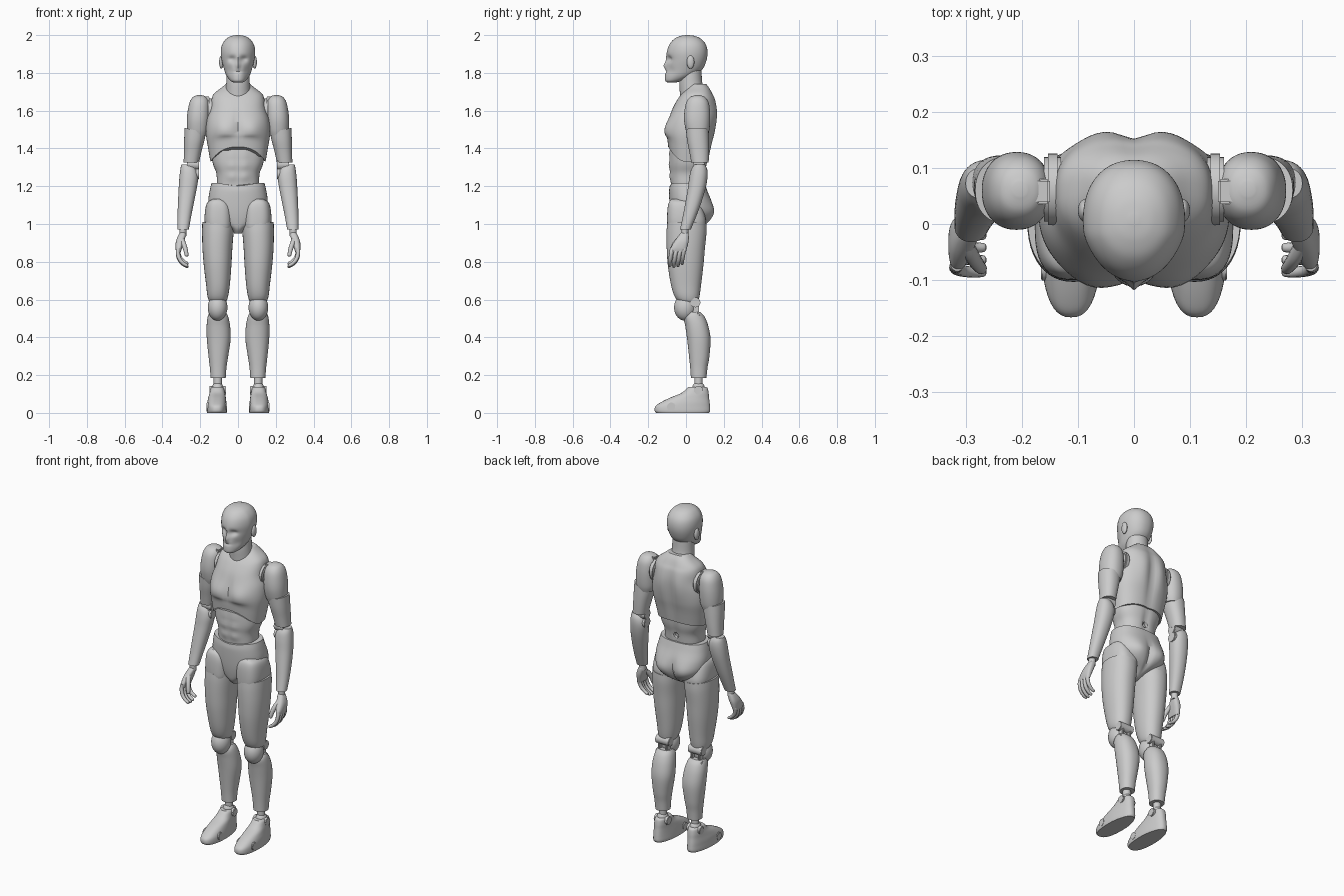
import bpy, bmesh, math
from mathutils import Vector, Matrix


def finish(name, bm, mirror=False, angle=42):
    bmesh.ops.recalc_face_normals(bm, faces=bm.faces[:])
    me = bpy.data.meshes.new(name)
    bm.to_mesh(me)
    bm.free()
    ob = bpy.data.objects.new(name, me)
    bpy.context.collection.objects.link(ob)
    if mirror:
        ob.modifiers.new("Mirror", 'MIRROR').use_mirror_merge = False
    bpy.ops.object.select_all(action='DESELECT')
    ob.select_set(True)
    bpy.context.view_layer.objects.active = ob
    bpy.ops.object.shade_smooth_by_angle(angle=math.radians(angle))
    return ob


def spline(rows, steps):
    # smooth interpolation of rows of numbers
    out = []
    for i in range(len(rows) - 1):
        a, b, c, d = (rows[max(0, min(len(rows) - 1, i + k))] for k in (-1, 0, 1, 2))
        for j in range(steps):
            t = j / steps
            out.append([0.5 * (2 * q + (r - p) * t + (2 * p - 5 * q + 4 * r - s) * t * t
                               + (3 * q - p - 3 * r + s) * t ** 3)
                        for p, q, r, s in zip(a, b, c, d)])
    return out + [list(rows[-1])]


def loft(name, rings, p=2.2, mirror=False, bumps=(), post=None, n=48, steps=5):
    # rings: (z, x centre, half width, front y, back y); bumps: (centre, radii, offset)
    bm = bmesh.new()
    loops = []
    for z, xc, rx, yf, yb in spline(rings, steps):
        loop = []
        for k in range(n):
            a = 2 * math.pi * k / n
            c, s = math.cos(a), math.sin(a)
            co = Vector((xc + rx * math.copysign(abs(c) ** (2 / p), c),
                         (yf + yb) / 2 + (yb - yf) / 2 * math.copysign(abs(s) ** (2 / p), s), z))
            base = co.copy()
            for cen, r, off in bumps:
                q = (abs(base.x) - cen[0], base.y - cen[1], base.z - cen[2])
                co += Vector(off) * math.exp(-sum((u / v) ** 2 for u, v in zip(q, r)))
            if post:
                post(co)
            loop.append(bm.verts.new(co))
        loops.append(loop)
    for a, b in zip(loops, loops[1:]):
        for k in range(n):
            bm.faces.new((a[k], a[(k + 1) % n], b[(k + 1) % n], b[k]))
    bm.faces.new(loops[0])
    bm.faces.new(loops[-1])
    return finish(name, bm, mirror)


def ball(name, cen, rad, mirror=True):
    bm = bmesh.new()
    bmesh.ops.create_uvsphere(bm, u_segments=32, v_segments=18, radius=1,
                              matrix=Matrix.Translation(cen) @ Matrix.Diagonal((*rad, 1)))
    return finish(name, bm, mirror)


def rod(name, cen, r, length, axis='X', mirror=True):
    rot = {'X': Matrix.Rotation(math.pi / 2, 4, 'Y'),
           'Y': Matrix.Rotation(math.pi / 2, 4, 'X'), 'Z': Matrix()}[axis]
    bm = bmesh.new()
    bmesh.ops.create_cone(bm, cap_ends=True, segments=28, radius1=r, radius2=r, depth=length,
                          matrix=Matrix.Translation(cen) @ rot)
    bmesh.ops.bevel(bm, geom=[e for e in bm.edges if any(len(f.verts) > 4 for f in e.link_faces)],
                    offset=r * 0.1, segments=2, affect='EDGES')
    return finish(name, bm, mirror)


def block(name, cen, size):
    bm = bmesh.new()
    bmesh.ops.create_cube(bm, size=1, matrix=Matrix.Translation(cen) @ Matrix.Diagonal((*size, 1)))
    bmesh.ops.bevel(bm, geom=bm.edges[:], offset=0.004, segments=2, affect='EDGES')
    return finish(name, bm, True)


def tube(name, pts):
    # pts: (x, y, z, radius)
    bm = bmesh.new()
    rows = spline(pts, 4)
    loops = []
    for i, (x, y, z, r) in enumerate(rows):
        d = Vector(rows[min(i + 1, len(rows) - 1)][:3]) - Vector(rows[max(i - 1, 0)][:3])
        m = d.to_track_quat('Z', 'Y').to_matrix()
        loops.append([bm.verts.new(Vector((x, y, z)) + m @ Vector(
            (r * math.cos(k * math.pi / 6), r * math.sin(k * math.pi / 6), 0))) for k in range(12)])
    for a, b in zip(loops, loops[1:]):
        for k in range(12):
            bm.faces.new((a[k], a[(k + 1) % 12], b[(k + 1) % 12], b[k]))
    bm.faces.new(loops[0])
    bm.faces.new(loops[-1])
    return finish(name, bm, True)


# Head, ears and neck
def face_taper(co):
    co.x *= 1 - 2.0 * max(0, -co.y - 0.02)

loft("head", [(1.75, 0, .028, -.1, -.05), (1.76, 0, .045, -.11, -.015), (1.785, 0, .062, -.111, .045),
              (1.82, 0, .074, -.106, .088), (1.865, 0, .086, -.101, .108), (1.91, 0, .091, -.101, .114),
              (1.95, 0, .084, -.088, .105), (1.98, 0, .063, -.062, .08), (1.995, 0, .036, -.03, .048),
              (2.0, 0, .008, 0, .016)],
     bumps=[((.036, -.085, 1.873), (.022, .05, .015), (0, .017, 0)),
            ((0, -.1, 1.838), (.013, .05, .018), (0, -.014, 0)),
            ((0, -.1, 1.87), (.01, .05, .025), (0, -.006, 0)),
            ((0, -.1, 1.806), (.03, .05, .006), (0, .005, 0)),
            ((.05, -.07, 1.81), (.018, .04, .025), (0, .008, 0))], post=face_taper, n=64, steps=6)
ball("ear", (.088, .024, 1.857), (.012, .02, .035))
loft("neck", [(1.65, 0, .07, -.03, .11), (1.70, 0, .066, -.033, .1), (1.75, 0, .062, -.035, .086),
              (1.82, 0, .06, -.03, .082)], p=2)


# Chest with an arched lower edge
def rib_arch(co):
    w = max(0, min(1, (1.47 - co.z) / .14))
    co.z += w * (.08 * max(0, -co.y / .095) ** 2 + .02 * max(0, co.y / .12) ** 2)

loft("chest", [(1.33, 0, .146, -.094, .122), (1.40, 0, .158, -.098, .135), (1.48, 0, .17, -.098, .15),
               (1.55, 0, .165, -.09, .158), (1.61, 0, .147, -.072, .16), (1.66, 0, .14, -.045, .153),
               (1.69, 0, .127, -.022, .14), (1.72, 0, .09, .005, .125), (1.742, 0, .063, .02, .108)],
     p=2.5, post=rib_arch, n=72,
     bumps=[((.075, -.09, 1.5), (.065, .07, .055), (0, -.022, 0)),
            ((0, -.1, 1.53), (.014, .08, .08), (0, .008, 0)),
            ((0, .16, 1.5), (.025, .08, .2), (0, -.012, 0)),
            ((.06, .15, 1.57), (.04, .06, .09), (0, .008, 0))])

# Abdomen with a round hole at the back
abdomen = loft("abdomen", [(1.16, 0, .11, -.078, .088), (1.22, 0, .112, -.08, .094), (1.27, 0, .115, -.083, .1),
                           (1.33, 0, .135, -.086, .113), (1.44, 0, .142, -.08, .12)], p=2.4, n=72,
               bumps=[((.032, -.08, z), (.028, .05, .024), (0, -.007, 0)) for z in (1.25, 1.31, 1.37)]
               + [((0, .1, 1.28), (.02, .06, .1), (0, -.008, 0))])
cutter = rod("hole_cutter", (0, .1, 1.255), .016, .05, 'Y', False)
cutter.hide_render = True
cutter.hide_viewport = True
hole = abdomen.modifiers.new("Hole", 'BOOLEAN')
hole.operation, hole.object = 'DIFFERENCE', cutter

# Pelvis and hips
loft("pelvis", [(.95, 0, .02, -.045, .03), (.975, 0, .04, -.065, .075), (1.01, 0, .1, -.075, .115),
                (1.06, 0, .146, -.083, .135), (1.12, 0, .157, -.088, .132), (1.18, 0, .149, -.09, .112),
                (1.218, 0, .14, -.086, .1)], p=2.4, n=64,
     bumps=[((.075, .12, 1.06), (.06, .08, .06), (0, .02, 0)),
            ((0, .13, 1.04), (.014, .08, .08), (0, -.015, 0)),
            ((0, -.09, 1.218), (.08, .05, .04), (0, 0, -.016))])
loft("hip", [(.955, .1, .055, -.08, .085), (.975, .101, .068, -.096, .1), (1.02, .103, .074, -.1, .105),
             (1.08, .103, .07, -.098, .09), (1.115, .106, .055, -.09, .07), (1.132, .11, .025, -.075, .04)],
     p=2.8, mirror=True)

# Thigh, knee and shin
def hip_line(co):
    co.z += max(0, co.z - .9) * (co.x - .1) * 1.2

loft("thigh", [(1.0, .105, .084, -.1, .108), (.95, .107, .083, -.103, .108), (.87, .109, .079, -.102, .1),
               (.78, .108, .073, -.096, .092), (.68, .106, .063, -.08, .08), (.62, .107, .055, -.062, .072),
               (.59, .107, .045, -.04, .064), (.578, .107, .03, -.015, .05)],
     mirror=True, post=hip_line)
ball("kneecap", (.108, -.005, .558), (.052, .058, .07))
for z in (.585, .505):
    rod("knee_hinge", (.108, .05, z), .026, .09)
for x in (.083, .133):
    block("knee_link", (x, .052, .545), (.014, .036, .09))
loft("shin", [(.535, .108, .042, .01, .075), (.51, .106, .054, -.012, .098), (.46, .104, .062, -.004, .118),
              (.39, .102, .063, .006, .13), (.30, .104, .052, .016, .124), (.24, .105, .044, .022, .114),
              (.185, .105, .04, .026, .108)], mirror=True)

# Ankle and foot
rod("ankle_post", (.107, .066, .17), .022, .08, 'Z')
ball("ankle_ball", (.108, .066, .13), (.03, .034, .034))
rod("ankle_pin", (.108, .066, .118), .024, .088)

def heel_taper(co):
    co.x = .112 + (co.x - .112) * (1 - 1.4 * max(0, co.y))

loft("foot", [(0, .112, .052, -.158, .122), (.012, .112, .054, -.166, .128), (.035, .112, .053, -.162, .127),
              (.055, .112, .051, -.135, .125), (.08, .111, .047, -.085, .122), (.105, .11, .043, -.025, .12),
              (.13, .109, .038, .004, .115), (.138, .109, .03, .012, .105)],
     p=2.5, mirror=True, post=heel_taper)
rod("toe_hinge", (.112, -.078, .032), .023, .108)

# Shoulder and upper arm
rod("shoulder_socket", (.145, .062, 1.6), .064, .03)
block("shoulder_peg", (.185, .058, 1.6), (.07, .045, .148))
loft("shoulder", [(1.682, .203, .012, .05, .075), (1.672, .203, .036, .022, .1), (1.645, .204, .052, .002, .119),
                  (1.6, .207, .059, -.008, .127), (1.55, .21, .061, -.01, .128), (1.5, .212, .058, -.002, .124),
                  (1.468, .214, .05, .008, .116)], mirror=True)

def sleeve_slope(co):
    co.z += max(0, co.z - 1.42) * (co.x - .22) * 3

loft("upper_arm", [(1.495, .226, .057, 0, .12), (1.44, .232, .053, .006, .122), (1.38, .24, .046, .018, .122),
                   (1.325, .247, .041, .028, .12)], mirror=True, post=sleeve_slope)

# Elbow, forearm and wrist
for z in (1.315, 1.265):
    rod("elbow_hinge", (.238, .068, z), .03, .062)
block("elbow_link", (.238, .066, 1.29), (.03, .045, .07))
loft("forearm", [(1.315, .27, .03, .045, .1), (1.29, .262, .043, .028, .112), (1.25, .26, .05, .018, .114),
                 (1.19, .266, .048, .01, .104), (1.11, .276, .042, -.004, .08), (1.04, .284, .036, -.017, .054),
                 (.972, .29, .03, -.032, .026)], mirror=True)
rod("wrist", (.292, -.006, .96), .019, .05, 'Z')

# Hand with four curled fingers and a thumb
loft("palm", [(.955, .293, .012, -.025, .01), (.945, .295, .019, -.034, .014), (.91, .306, .022, -.06, .014),
              (.875, .313, .018, -.08, .006), (.852, .315, .012, -.084, 0)], p=2.6, mirror=True)
for i in range(4):
    y = -.073 + .022 * i
    drop = (.004, 0, .004, .016)[i]
    tube("finger", [(.315, y, .872, .0115), (.318, y - .005, .84 + drop, .0115), (.308, y - .01, .808 + drop, .0105),
                    (.287, y - .013, .785 + drop, .0095), (.268, y - .013, .775 + drop, .008),
                    (.263, y - .013, .774 + drop, .003)])
tube("thumb", [(.3, -.035, .92, .014), (.288, -.058, .895, .0135), (.278, -.073, .865, .012),
               (.272, -.08, .835, .01), (.271, -.082, .828, .004)])
